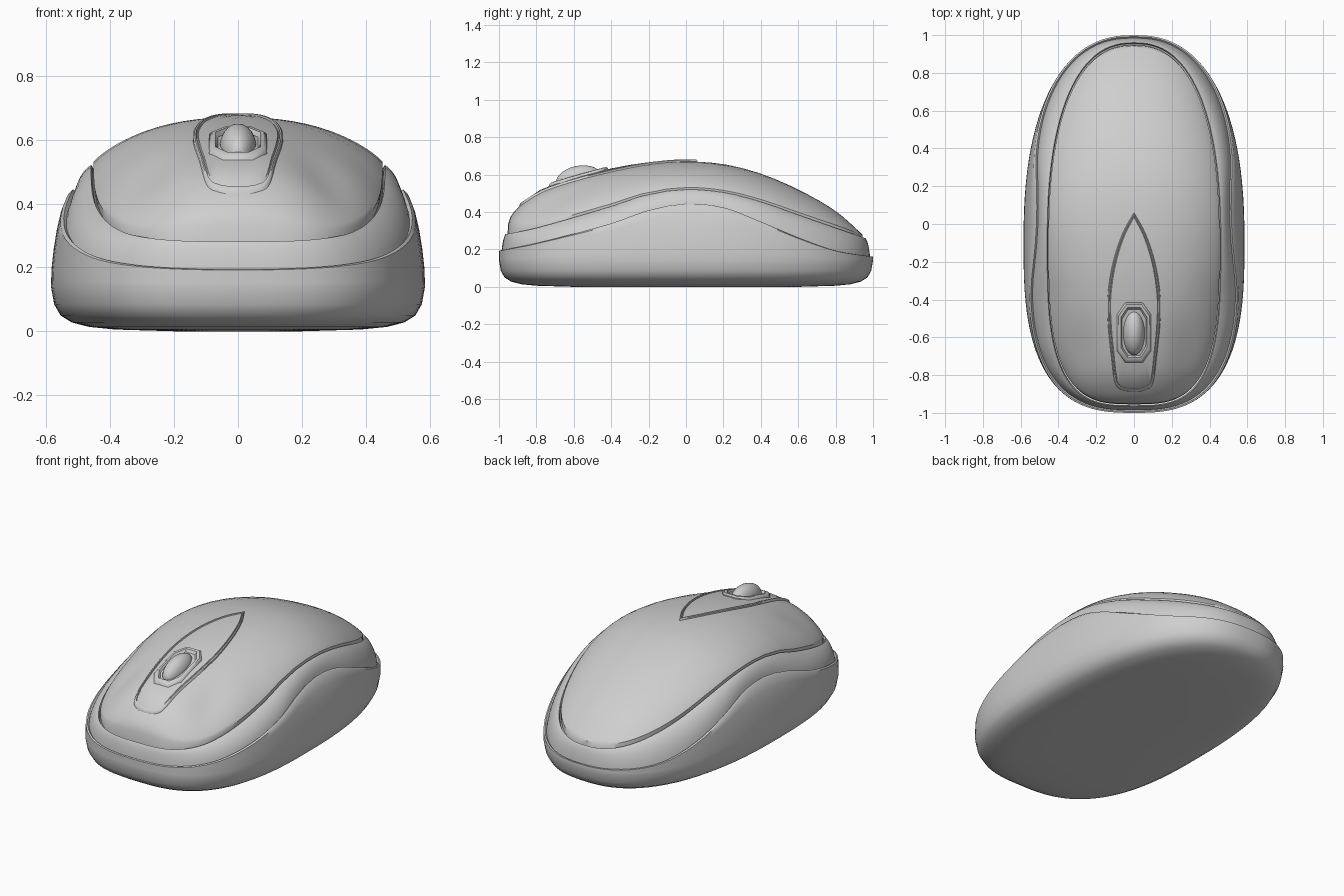
import bpy
import math

if "Cube" in bpy.data.objects:
    bpy.data.objects.remove(bpy.data.objects["Cube"])

SEG = 112
MID = -0.1  # y where the outline is widest

grey = bpy.data.materials.new("light_grey")
grey.use_nodes = True
grey.diffuse_color = (0.62, 0.62, 0.62, 1)
grey.node_tree.nodes["Principled BSDF"].inputs["Base Color"].default_value = grey.diffuse_color


def curve(points):
    """Smooth curve through (key, value) points."""
    def slope(i):
        a, b = points[max(i - 1, 0)], points[min(i + 1, len(points) - 1)]
        return (b[1] - a[1]) / (b[0] - a[0])

    def value(k):
        k = min(max(k, points[0][0]), points[-1][0])
        i = 0
        while i < len(points) - 2 and k > points[i + 1][0]:
            i += 1
        (k0, v0), (k1, v1) = points[i], points[i + 1]
        h = k1 - k0
        t = (k - k0) / h
        return ((2*t**3 - 3*t*t + 1) * v0 + (t**3 - 2*t*t + t) * h * slope(i)
                + (3*t*t - 2*t**3) * v1 + (t**3 - t*t) * h * slope(i + 1))
    return value


def loft(name, rings, cap_start=False, cap_end=False):
    """Skin closed rings that all have the same number of points."""
    n = len(rings[0])
    verts = [p for ring in rings for p in ring]
    faces = []
    for r in range(len(rings) - 1):
        for i in range(n):
            j = (i + 1) % n
            faces.append((r*n + i, r*n + j, (r + 1)*n + j, (r + 1)*n + i))
    if cap_start:
        faces.append(tuple(reversed(range(n))))
    if cap_end:
        faces.append(tuple(range(len(verts) - n, len(verts))))
    mesh = bpy.data.meshes.new(name)
    mesh.from_pydata(verts, [], faces)
    obj = bpy.data.objects.new(name, mesh)
    bpy.context.collection.objects.link(obj)
    finish(obj)
    return obj


def finish(obj):
    obj.data.materials.append(grey)
    bpy.ops.object.select_all(action="DESELECT")
    obj.select_set(True)
    bpy.context.view_layer.objects.active = obj
    bpy.ops.object.shade_smooth_by_angle(angle=math.radians(40))


def outline(i, a, front, back, n_front, n_back):
    """Point i on an egg-shaped superellipse."""
    t = 2 * math.pi * i / SEG
    c, s = math.cos(t), math.sin(t)
    e = 2 / (n_back if s > 0 else n_front)
    b = back if s > 0 else front
    return (a * math.copysign(abs(c)**e, c), MID + b * math.copysign(abs(s)**e, s))


def outer(i, a=0.585, inset=0.0):
    return outline(i, a - inset, 0.9 - inset, 1.1 - inset, 2.8, 2.4)


def inner(i):
    return outline(i, 0.46, 0.865, 1.06, 3.2, 2.4)


# Height lines along the body: base edge, band edge, crest
base_edge = curve([(-1, .195), (-.8, .235), (-.4, .34), (-.2, .41), (0, .445),
                   (.2, .425), (.4, .35), (.6, .265), (.8, .195), (1, .162)])
band_edge = curve([(-.97, .28), (-.8, .315), (-.4, .43), (-.2, .495), (0, .52),
                   (.2, .505), (.4, .455), (.6, .385), (.8, .315), (.96, .26)])
crest = curve([(-.965, .285), (-.94, .37), (-.88, .44), (-.78, .51), (-.6, .575),
               (-.4, .625), (-.2, .658), (0, .67), (.2, .656), (.4, .605),
               (.6, .52), (.8, .405), (.96, .265)])
wall_width = curve([(.14, .585), (.2, .583), (.3, .57), (.38, .552), (.445, .525)])


def shell_z(x, y):
    """Height of the top shell."""
    b, n = (1.06, 2.4) if y > MID else (0.865, 3.2)
    w = 0.46 * max(1 - abs((y - MID) / b)**n, 1e-6)**(1 / n)
    u = min(abs(x) / w, 1)
    z = band_edge(y) + (crest(y) - band_edge(y)) * (1 - u**2.3)**0.8
    # shallow finger hollows
    return z - 0.022 * math.exp(-((abs(x) - .28) / .09)**2 - ((y + .68) / .17)**2)


# Base: rounded underside, then a wall that leans in up to the wavy edge
rings = []
for z, inset in ((0, .4), (.006, .2), (.014, .12), (.028, .065), (.05, .03), (.085, .01)):
    rings.append([(*outer(i, inset=inset), z) for i in range(SEG)])
for t in (0, .2, .4, .6, .8, .95, 1):
    ring = []
    for i in range(SEG):
        y = outer(i)[1]
        z = .14 + (base_edge(y) - .14) * t
        ring.append((*outer(i, wall_width(z), .008 if t == 1 else 0), z))
    rings.append(ring)
base_top = rings[-1]
loft("base", rings, cap_start=True)

# Band: bulging strip between the base and the top shell
rings = []
for k in range(9):
    t = k / 8
    h = .6 * (1 - math.cos(t * math.pi / 2)) + .4 * t
    v = .6 * math.sin(t * math.pi / 2) + .4 * t
    ring = []
    for i in range(SEG):
        x0, y0, z0 = base_top[i]
        x0, y0 = x0 * .985, MID + (y0 - MID) * .993
        x1, y1 = inner(i)
        z0 -= .008
        z1 = band_edge(y1)
        ring.append((x0 + (x1 - x0) * h, y0 + (y1 - y0) * h, z0 + (z1 - z0) * v))
    rings.append(ring)
# join to the base lip, and tuck the upper edge under the shell
rings.insert(0, base_top)
rings.append([(x * .988, MID + (y - MID) * .994, z - .014) for x, y, z in rings[-1]])
loft("side_band", rings)

# Top shell
rings = [[(x * .988, MID + (y - MID) * .994, z) for x, y, z in rings[-1]]]
for s in (.984, .97, .95, .92, .88, .83, .77, .7, .62, .54, .46, .38, .3, .22, .14, .06):
    ring = []
    for i in range(SEG):
        x, y = inner(i)
        x, y = x * s, MID + (y - MID) * s
        ring.append((x, y, shell_z(x, y)))
    rings.append(ring)
loft("top_shell", rings, cap_end=True)

# Teardrop panel: thin raised rim around a flat plate
half = [(0, -.89), (.06, -.88), (.1, -.84), (.12, -.7), (.138, -.52),
        (.138, -.37), (.11, -.2), (.06, -.05), (0, .06)]
px = curve([(k, p[0]) for k, p in enumerate(half)])
py = curve([(k, p[1]) for k, p in enumerate(half)])
steps = 5 * (len(half) - 1)
right_side = [(px(k / 5), py(k / 5)) for k in range(steps + 1)]
drop = right_side + [(-x, y) for x, y in right_side[-2:0:-1]]
PC = -.45
rings = []
for s, lift in ((1.01, -.01), (1, .008), (.965, .012), (.93, .011), (.915, .003),
                (.9, .003), (.88, .007), (.7, .008), (.5, .008), (.3, .008), (.1, .008)):
    ring = []
    for x, y in drop:
        x, y = x * s, PC + (y - PC) * (1 - (1 - s) * .4 if s > .88 else s * .952 / .88)
        ring.append((x, y, shell_z(x, y) + lift))
    rings.append(ring)
loft("wheel_panel", rings, cap_end=True)

# Faceted collar around the scroll wheel
WHEEL_Y = -.575
octagon = [(.5, -1), (1, -.6), (1, .6), (.5, 1), (-.5, 1), (-1, .6), (-1, -.6), (-.5, -1)]
rings = []
for rx, ry, lift in ((.094, .162, -.01), (.09, .158, .014), (.082, .148, .022),
                     (.07, .132, .022), (.06, .12, .004)):
    rings.append([(x * rx, WHEEL_Y + y * ry, shell_z(x * rx, WHEEL_Y + y * ry) + lift)
                  for x, y in octagon])
loft("wheel_collar", rings, cap_end=True)

# Scroll wheel
bpy.ops.mesh.primitive_uv_sphere_add(segments=24, ring_count=14, radius=1,
                                     location=(0, WHEEL_Y, .575))
wheel = bpy.context.object
wheel.name = "scroll_wheel"
wheel.scale = (.058, .122, .072)
wheel.rotation_euler = (math.radians(12), 0, 0)
finish(wheel)
